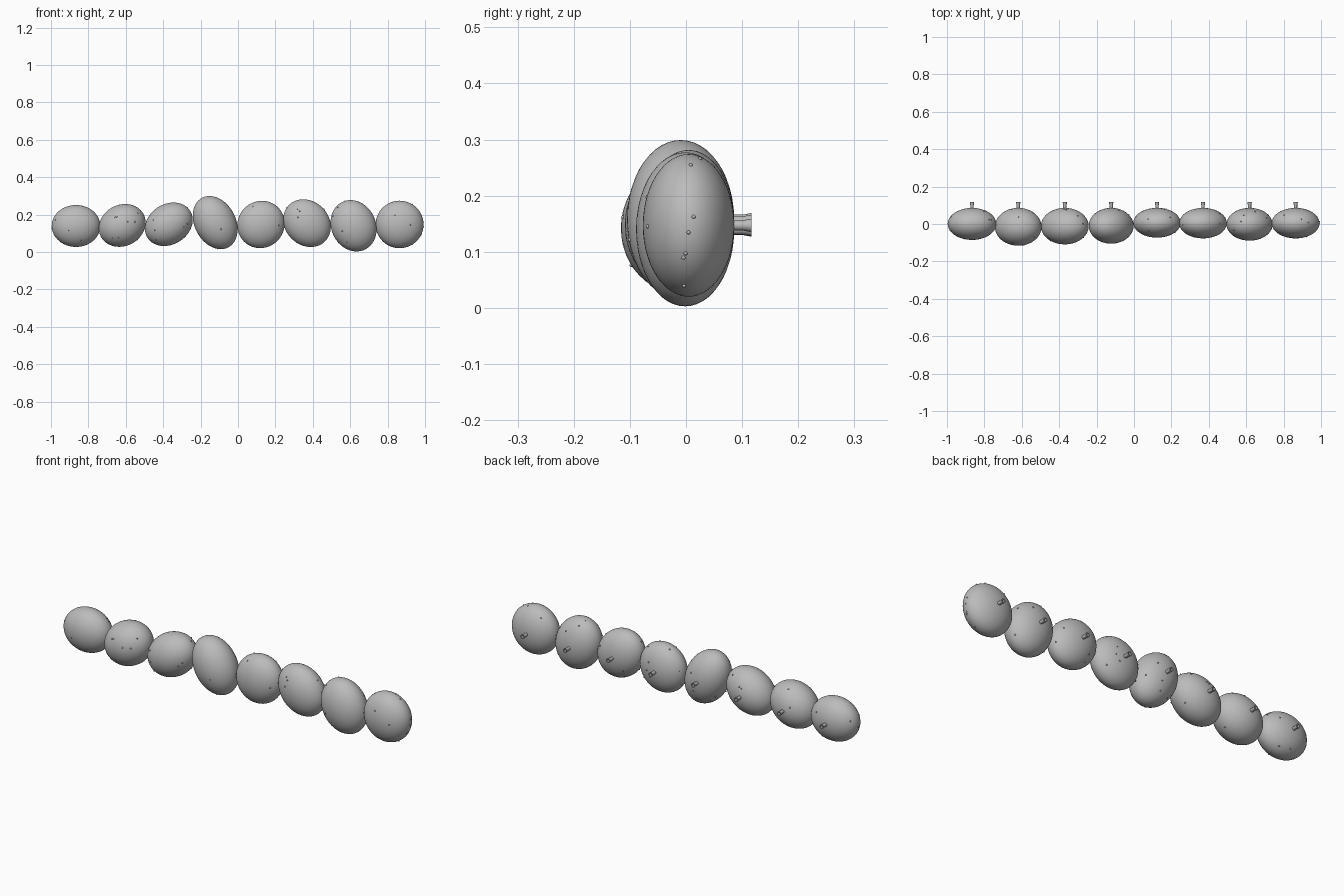
import bpy, bmesh, math, random
from mathutils import Matrix, Vector

if "Cube" in bpy.data.objects:
    bpy.data.objects.remove(bpy.data.objects["Cube"])

random.seed(7)
grey = bpy.data.materials.new("mid grey")
grey.diffuse_color = (0.5, 0.5, 0.5, 1)
grey.use_nodes = True
grey.node_tree.nodes["Principled BSDF"].inputs["Base Color"].default_value = grey.diffuse_color


def finish(name, bm):
    mesh = bpy.data.meshes.new(name)
    bm.normal_update()
    bm.to_mesh(mesh)
    bm.free()
    for p in mesh.polygons:
        p.use_smooth = True
    mesh.materials.append(grey)
    ob = bpy.data.objects.new(name, mesh)
    bpy.context.collection.objects.link(ob)
    bpy.context.view_layer.objects.active = ob
    ob.select_set(True)
    bpy.ops.object.shade_smooth_by_angle(angle=math.radians(40))
    ob.select_set(False)
    return ob


# pebble: x, z, long radius, short radius, tilt in degrees, front y
PEBBLES = [
    (-0.866, 0.139, 0.130, 0.112, 0, -0.085),
    (-0.619, 0.142, 0.129, 0.110, 28, -0.116),
    (-0.370, 0.148, 0.135, 0.108, 32, -0.109),
    (-0.122, 0.157, 0.150, 0.110, 118, -0.105),
    (0.123, 0.147, 0.129, 0.124, 45, -0.073),
    (0.369, 0.154, 0.137, 0.117, 135, -0.077),
    (0.618, 0.140, 0.141, 0.119, 115, -0.089),
    (0.864, 0.147, 0.128, 0.127, 0, -0.077),
]
BACK = 0.086

for i, (x, z, a, b, tilt, front) in enumerate(PEBBLES, 1):
    depth = (BACK - front) / 2
    place = (Matrix.Translation((x, BACK - depth, z))
             @ Matrix.Rotation(-math.radians(tilt), 4, 'Y')
             @ Matrix.Diagonal((a, depth, b, 1)))

    # flattened rounded body
    bm = bmesh.new()
    bmesh.ops.create_uvsphere(bm, u_segments=48, v_segments=28, radius=1, matrix=place)
    finish(f"pebble_{i}", bm)

    # tiny bumps scattered on the surface
    bm = bmesh.new()
    spots = [Vector([random.gauss(0, 1) for _ in range(3)]).normalized() for _ in range(10)]
    if i in (1, 8):
        spots[0] = Vector((-1 if i == 1 else 1, 0, -0.1)).normalized()
    for s in spots:
        bmesh.ops.create_icosphere(bm, subdivisions=2, radius=0.0035,
                                   matrix=Matrix.Translation(place @ s))
    finish(f"bumps_{i}", bm)

    # short flared hollow peg on the back
    bm = bmesh.new()
    rings = []
    for r, y in ((0.009, 0.07), (0.009, 0.10), (0.012, 0.117), (0.007, 0.117), (0.006, 0.095)):
        rings.append([bm.verts.new((x + r * math.cos(k * math.tau / 16), y,
                                    z + r * math.sin(k * math.tau / 16))) for k in range(16)])
    for lo, hi in zip(rings, rings[1:]):
        for k in range(16):
            n = (k + 1) % 16
            bm.faces.new((lo[k], hi[k], hi[n], lo[n]))
    bm.faces.new(rings[0])
    bm.faces.new(rings[-1])
    bmesh.ops.recalc_face_normals(bm, faces=bm.faces)
    finish(f"peg_{i}", bm)
